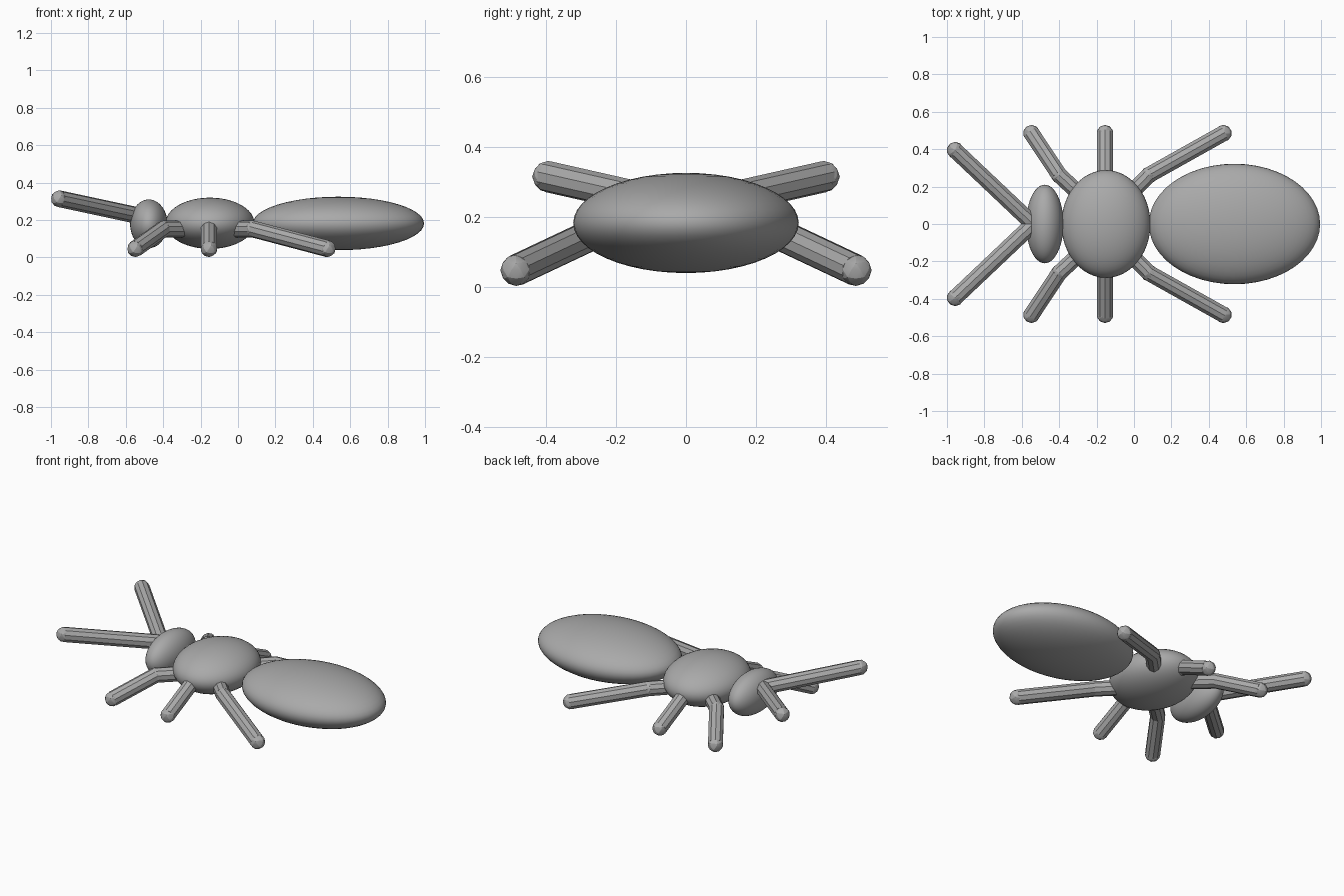
import bpy
import math
from mathutils import Vector

cube = bpy.data.objects.get("Cube")
if cube:
    bpy.data.objects.remove(cube, do_unlink=True)

grey = bpy.data.materials.new("body grey")
grey.use_nodes = True
COLOUR = (0.4, 0.4, 0.4, 1)
grey.diffuse_color = COLOUR
grey.node_tree.nodes["Principled BSDF"].inputs["Base Color"].default_value = COLOUR

LIMB_R = 0.045


def ellipsoid(name, centre, radii):
    bpy.ops.mesh.primitive_uv_sphere_add(segments=48, ring_count=24, location=centre)
    ob = bpy.context.object
    ob.name = name
    ob.scale = radii
    bpy.ops.object.transform_apply(location=False, rotation=False, scale=True)
    bpy.ops.object.shade_smooth()
    ob.data.materials.append(grey)


def limb(name, points):
    """Chain of faceted rods with a round ball at each bend and tip."""
    pieces = []
    points = [Vector(p) for p in points]
    for a, b in zip(points, points[1:]):
        axis = b - a
        bpy.ops.mesh.primitive_cylinder_add(
            vertices=10, radius=LIMB_R, depth=axis.length, location=(a + b) / 2,
            rotation=axis.to_track_quat("Z", "Y").to_euler())
        pieces.append(bpy.context.object)
        bpy.ops.mesh.primitive_ico_sphere_add(subdivisions=2, radius=LIMB_R, location=b)
        pieces.append(bpy.context.object)
    for ob in pieces:
        ob.select_set(True)
    bpy.context.view_layer.objects.active = pieces[0]
    bpy.ops.object.join()
    ob = bpy.context.object
    ob.name = name
    bpy.ops.object.shade_smooth_by_angle(angle=math.radians(20))
    ob.data.materials.append(grey)


# Body segments
ellipsoid("head", (-0.477, 0, 0.18), (0.1, 0.21, 0.13))
ellipsoid("thorax", (-0.15, 0, 0.183), (0.238, 0.288, 0.137))
ellipsoid("abdomen", (0.537, 0, 0.182), (0.458, 0.322, 0.143))

# Legs and antennae, mirrored across the body's long axis; each leg: root x, knee x, foot x
legs = {"front_leg": (-0.28, -0.4, -0.548),
        "middle_leg": (-0.155, -0.155, -0.155),
        "rear_leg": (-0.03, 0.08, 0.478)}
for side, s in (("far", 1), ("near", -1)):
    for name, (root, knee, foot) in legs.items():
        limb(f"{name}_{side}", [(root, s * 0.15, 0.152), (knee, s * 0.262, 0.152),
                                (foot, s * 0.485, 0.047)])
    limb(f"antenna_{side}", [(-0.54, 0, 0.225), (-0.956, s * 0.394, 0.314)])
